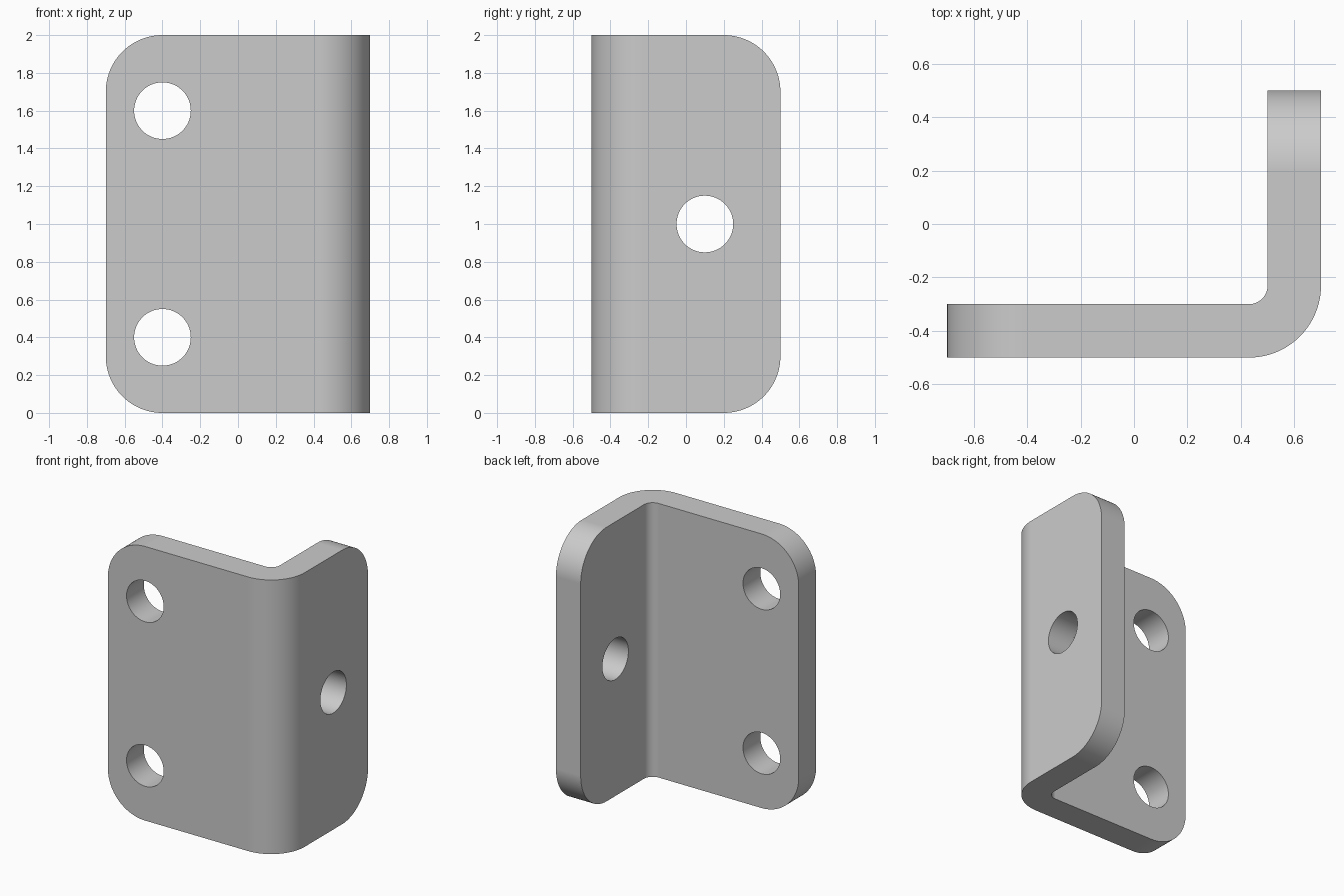
import bpy, bmesh
from math import cos, sin, pi, radians
from mathutils import Vector

default = bpy.data.objects.get("Cube")
if default:
    bpy.data.objects.remove(default)

THICK, HEIGHT = 0.2, 2.0
RIGHT, LEFT, FRONT, BACK = -0.7, 0.7, -0.5, 0.5
INNER, OUTER = 0.07, 0.27
CORNER, HOLE = 0.3, 0.15

grey = bpy.data.materials.new("plain grey metal")
grey.use_nodes = True
grey.diffuse_color = (0.6, 0.6, 0.6, 1)
grey.node_tree.nodes["Principled BSDF"].inputs["Base Color"].default_value = (0.6, 0.6, 0.6, 1)


def arc(cx, cy, r, start, end, steps=24):
    """Points on an arc, angles in degrees."""
    angles = [radians(start + (end - start) * i / steps) for i in range(steps + 1)]
    return [(cx + r * cos(a), cy + r * sin(a)) for a in angles]


def prism(name, outline, axis, low, high):
    """Extrude a closed 2D outline along a world axis."""
    place = {"x": lambda u, v, w: (w, u, v),
             "y": lambda u, v, w: (u, w, v),
             "z": lambda u, v, w: (u, v, w)}[axis]
    bm = bmesh.new()
    face = bm.faces.new([bm.verts.new(place(u, v, low)) for u, v in outline])
    shift = Vector(place(0, 0, high - low))
    top = bmesh.ops.extrude_face_region(bm, geom=[face], use_keep_orig=True)["geom"]
    bmesh.ops.translate(bm, vec=shift, verts=[g for g in top if isinstance(g, bmesh.types.BMVert)])
    bmesh.ops.recalc_face_normals(bm, faces=bm.faces)
    mesh = bpy.data.meshes.new(name)
    bm.to_mesh(mesh)
    bm.free()
    mesh.materials.append(grey)
    obj = bpy.data.objects.new(name, mesh)
    bpy.context.collection.objects.link(obj)
    return obj


def cut(target, cutter, operation):
    """Apply a boolean and discard the cutter."""
    mod = target.modifiers.new("cut", "BOOLEAN")
    mod.object, mod.operation, mod.solver = cutter, operation, "EXACT"
    bpy.ops.object.modifier_apply(modifier=mod.name)
    bpy.data.objects.remove(cutter)


# Bent strip, seen from above, made over-tall for trimming
bend_x, bend_y = LEFT - OUTER, FRONT + OUTER
section = [(RIGHT, FRONT)] + arc(bend_x, bend_y, OUTER, -90, 0)
section += [(LEFT, BACK), (LEFT - THICK, BACK)]
section += arc(bend_x, bend_y, INNER, 0, -90) + [(RIGHT, FRONT + THICK)]
bracket = prism("angle_bracket", section, "z", -0.1, HEIGHT + 0.1)
bpy.context.view_layer.objects.active = bracket
bracket.select_set(True)

# Rounded free corners of both leaves
for edge, side, axis in ((RIGHT, -1, "y"), (BACK, 1, "x")):
    centre = edge - side * CORNER
    outline = arc(centre, CORNER, CORNER, -90, 0) + arc(centre, HEIGHT - CORNER, CORNER, 0, 90)
    outline += [(centre - 2, HEIGHT), (centre - 2, 0)]
    if side < 0:
        outline = [(2 * centre - u, v) for u, v in outline]
    cut(bracket, prism("corner_trim", outline, axis, -1, 1), "INTERSECT")

# Screw holes: two in the front leaf, one in the side leaf
for u, z, axis, low, high in ((-0.4, 0.4, "y", -0.8, 0), (-0.4, 1.6, "y", -0.8, 0),
                              (0.1, 1.0, "x", 0.3, 0.9)):
    circle = arc(u, z, HOLE, 0, 360, 64)[:-1]
    cut(bracket, prism("hole_cutter", circle, axis, low, high), "DIFFERENCE")

# Smooth bend and rims, flat leaves
bpy.ops.object.shade_smooth_by_angle(angle=radians(30))
weighted = bracket.modifiers.new("flat leaves", "WEIGHTED_NORMAL")
weighted.keep_sharp = True
